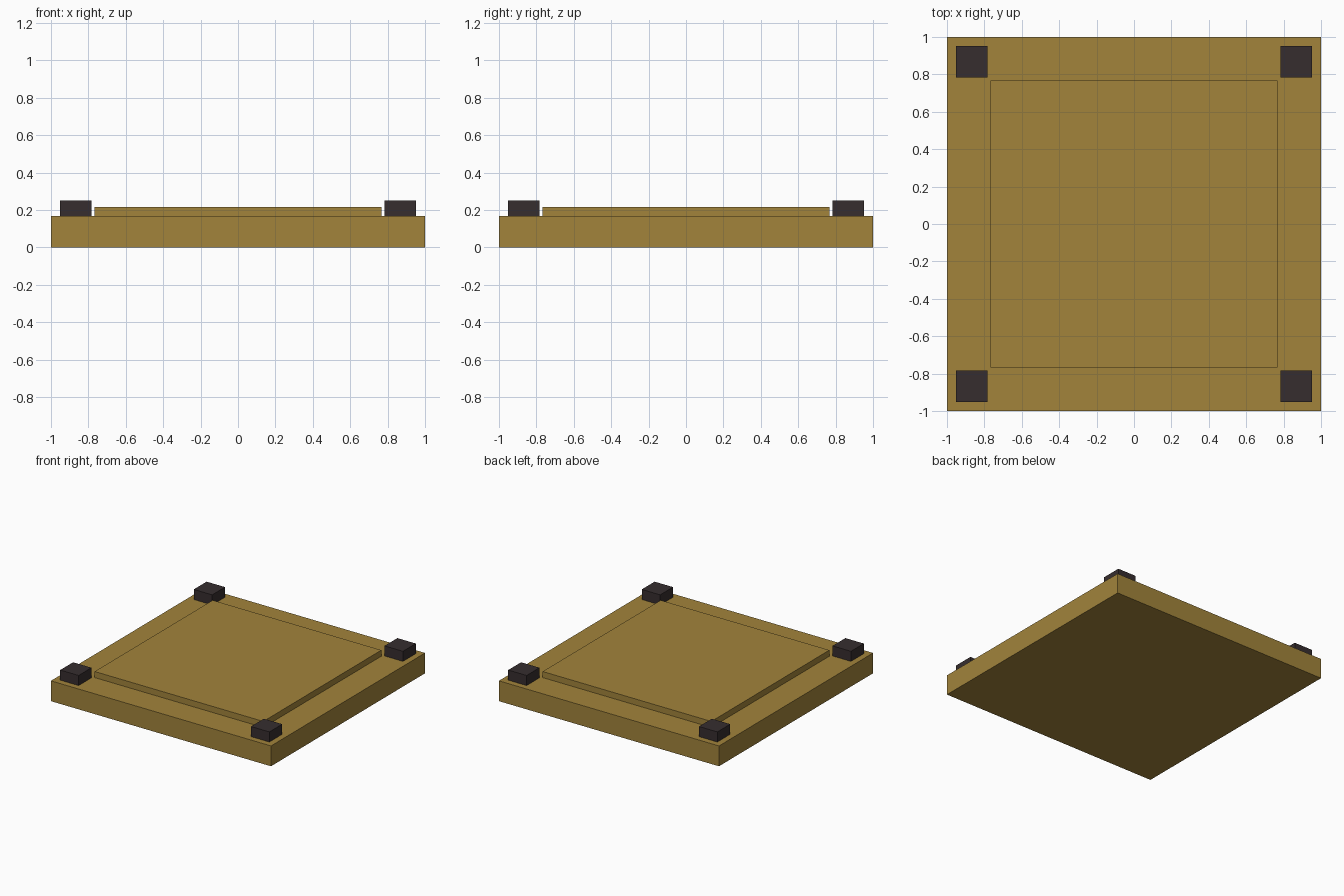
import bpy

if "Cube" in bpy.data.objects:
    bpy.data.objects.remove(bpy.data.objects["Cube"])


def material(name, color):
    mat = bpy.data.materials.new(name)
    mat.diffuse_color = (*color, 1.0)
    mat.use_nodes = True
    mat.node_tree.nodes["Principled BSDF"].inputs["Base Color"].default_value = mat.diffuse_color
    return mat


def box(name, x, y, z0, z1, width, mat):
    """Square block centred on x, y, spanning z0 to z1."""
    bpy.ops.mesh.primitive_cube_add(size=1, location=(x, y, (z0 + z1) / 2))
    obj = bpy.context.object
    obj.name = name
    obj.scale = (width, width, z1 - z0)
    bpy.ops.object.transform_apply(location=False, rotation=False, scale=True)
    obj.data.materials.append(mat)
    return obj


ochre = material("ochre", (0.36, 0.23, 0.044))
charcoal = material("charcoal", (0.037, 0.027, 0.028))

BASE_TOP = 0.167

# Slab and raised centre panel
box("base_slab", 0, 0, 0, BASE_TOP, 2.0, ochre)
box("raised_panel", 0, 0, BASE_TOP, 0.217, 1.533, ochre)

# Dark blocks on the four corners
for side, sx in (("left", -1), ("right", 1)):
    for end, sy in (("front", -1), ("back", 1)):
        box(f"corner_block_{end}_{side}", sx * 0.867, sy * 0.867,
            BASE_TOP, 0.25, 0.167, charcoal)
